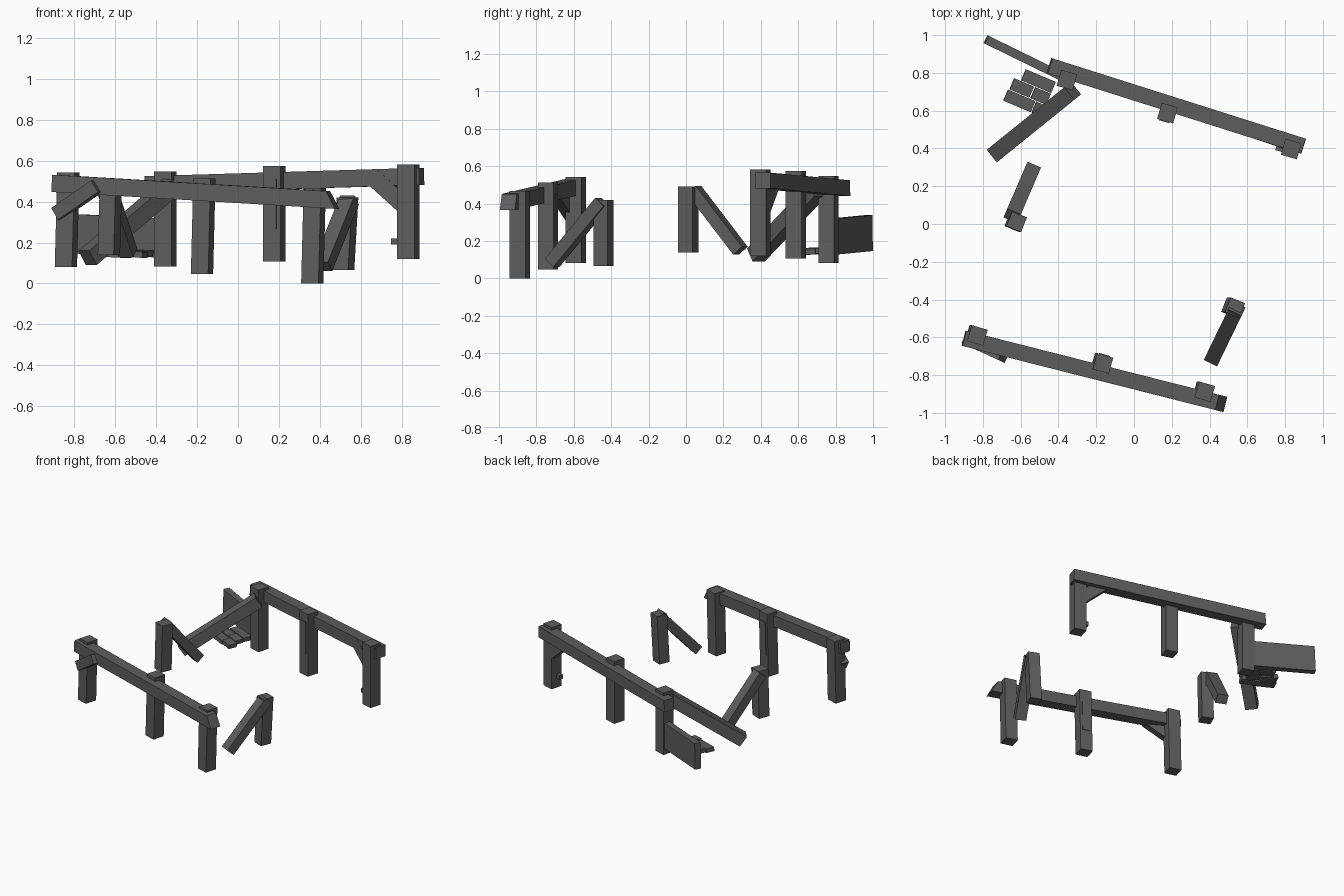
import bpy
from mathutils import Vector, Matrix

DARK = bpy.data.materials.new("dark_wood")
DARK.diffuse_color = (0.11, 0.11, 0.11, 1)


def make_mesh(name, verts):
    # Eight corners: four at the start section, four at the end section
    faces = [(3, 2, 1, 0), (4, 5, 6, 7)]
    faces += [(i, (i + 1) % 4, (i + 1) % 4 + 4, i + 4) for i in range(4)]
    me = bpy.data.meshes.new(name)
    me.from_pydata(verts, [], faces)
    me.update()
    me.materials.append(DARK)
    ob = bpy.data.objects.new(name, me)
    bpy.context.collection.objects.link(ob)
    return ob


def timber(name, a, b, width, height, cut_a=0.0, cut_b=0.0):
    """Squared timber from a to b; cut values slant the end faces."""
    a, b = Vector(a), Vector(b)
    d = (b - a).normalized()
    side = d.cross(Vector((0, 0, 1))).normalized()
    up = side.cross(d)
    verts = []
    for p, cut in ((a, cut_a), (b, cut_b)):
        for s, u in ((-1, -1), (1, -1), (1, 1), (-1, 1)):
            verts.append(p + side * s * width / 2 + up * u * height / 2 + d * cut * u)
    return make_mesh(name, verts)


def post(name, x, y, z0, z1, size=0.087, deg=-16, lean=0.012):
    """Upright post, turned about z and leaning slightly to +x."""
    rot = Matrix.Rotation(deg * 3.14159 / 180, 3, 'Z')
    verts = []
    for z, dx in ((z0, -lean / 2), (z1, lean / 2)):
        for s, t in ((-1, -1), (1, -1), (1, 1), (-1, 1)):
            v = rot @ Vector((s * size / 2, t * size / 2, 0))
            verts.append(v + Vector((x + dx, y, z)))
    return make_mesh(name, verts)


# Posts
for i, (x, y, z0, z1) in enumerate([(-0.835, -0.59, 0.081, 0.543),
                                    (-0.17, -0.738, 0.047, 0.512),
                                    (0.369, -0.888, 0.0, 0.467)]):
    post(f"front_post_{i + 1}", x, y, z0, z1, 0.088)
for i, (x, y, z0, z1) in enumerate([(-0.355, 0.762, 0.082, 0.547),
                                    (0.177, 0.587, 0.107, 0.573),
                                    (0.832, 0.397, 0.119, 0.582)]):
    post(f"back_post_{i + 1}", x, y, z0, z1, 0.088, lean=0.0)
post("right_post", 0.525, -0.442, 0.066, 0.42, 0.082, -22, 0.02)
post("left_post", -0.626, 0.012, 0.139, 0.49, 0.084, -22, 0.01)

# Long top beams with broken slanted ends
timber("front_beam", (-0.9, -0.605, 0.489), (0.462, -0.95, 0.408), 0.083, 0.084, 0, -0.025)
timber("back_beam", (-0.447, 0.838, 0.482), (0.897, 0.412, 0.523), 0.083, 0.084, 0.005, 0)

# Collapsed rails leaning on the posts
timber("right_fallen_rail", (0.415, -0.715, 0.083), (0.545, -0.447, 0.408), 0.078, 0.066)
timber("left_fallen_rail", (-0.538, 0.291, 0.148), (-0.645, 0.043, 0.473), 0.078, 0.066)
timber("back_fallen_beam", (-0.735, 0.374, 0.125), (-0.325, 0.705, 0.475), 0.085, 0.084)

# Corner braces
timber("front_left_brace", (-0.885, -0.613, 0.34), (-0.69, -0.703, 0.475), 0.055, 0.068)
timber("back_right_brace", (0.665, 0.468, 0.52), (0.83, 0.413, 0.37), 0.05, 0.085)

# Brace stubs set into the middle posts
post("back_post_stub", 0.167, 0.568, 0.265, 0.51, 0.055, lean=0)
post("front_post_stub", -0.163, -0.718, 0.2, 0.45, 0.055, lean=0.006)

# Standing plank behind the corner
timber("wall_plank", (-0.783, 0.977, 0.242), (-0.37, 0.775, 0.222), 0.046, 0.192)

# Small tilted slats under the fallen beam
u = Vector((0.92, -0.39, 0))
v = Vector((-0.39, -0.92, 0))
start = Vector((-0.585, 0.79, 0.155))
slats = [(0, 0.0, 0.172), (1, -0.038, 0.075), (1, 0.083, 0.172),
         (2, -0.045, 0.112), (2, 0.118, 0.2)]
for i, (row, s0, s1) in enumerate(slats):
    p = start + v * row * 0.068
    p.z -= 0.004 * row
    timber(f"slat_{i + 1}", p + u * s0, p + u * s1 - Vector((0, 0, 0.008)), 0.064, 0.03)

# Peg on the right back post
timber("peg", (0.752, 0.405, 0.205), (0.83, 0.385, 0.205), 0.03, 0.03)
